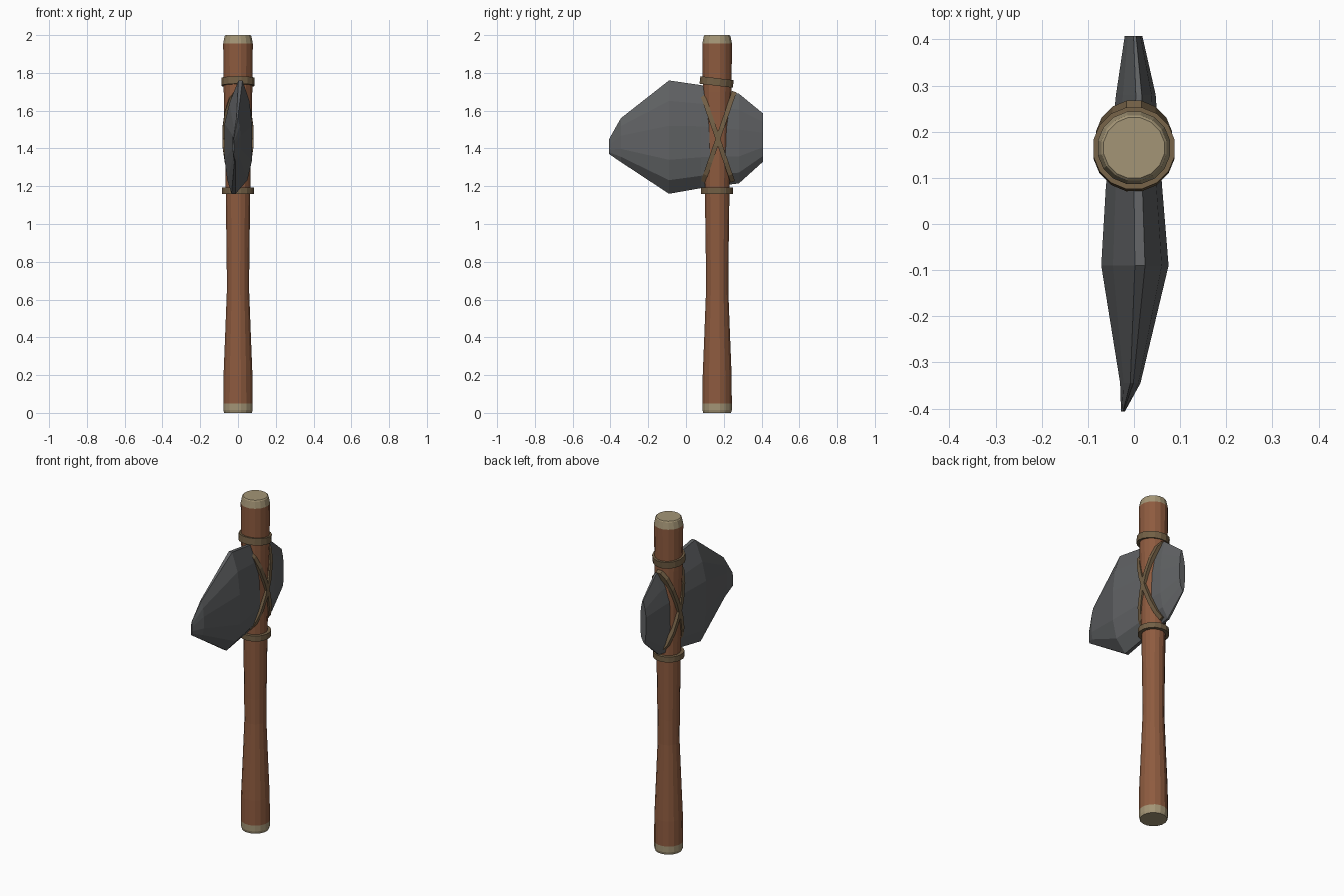
import bpy
from math import sin, cos, pi, sqrt

if "Cube" in bpy.data.objects:
    bpy.data.objects.remove(bpy.data.objects["Cube"])

HANDLE_Y = 0.165


def material(name, rgb):
    m = bpy.data.materials.new(name)
    m.diffuse_color = (*rgb, 1)
    m.use_nodes = True
    m.node_tree.nodes["Principled BSDF"].inputs["Base Color"].default_value = m.diffuse_color
    return m


wood = material("wood", (0.27, 0.105, 0.05))
cut_wood = material("cut_wood", (0.37, 0.30, 0.18))
rope = material("rope", (0.17, 0.115, 0.06))
stone = material("stone", (0.115, 0.12, 0.125))


def loft(name, rings, mat, closed=False):
    """Skin equal-length rings of points; cap the ends unless closed into a loop."""
    n, k = len(rings[0]), len(rings)
    verts = [p for r in rings for p in r]
    faces = []
    for i in range(k if closed else k - 1):
        a, b = i * n, (i + 1) % k * n
        for j in range(n):
            q = (j + 1) % n
            faces.append((a + j, a + q, b + q, b + j))
    if not closed:
        faces += [tuple(range(n))[::-1], tuple(range((k - 1) * n, k * n))]
    me = bpy.data.meshes.new(name)
    me.from_pydata(verts, [], faces)
    me.materials.append(mat)
    ob = bpy.data.objects.new(name, me)
    bpy.context.collection.objects.link(ob)
    return ob


def turned(name, profile, mat, sides=16):
    """Round part around the handle axis from (radius, z) pairs."""
    loft(name, [[(r * cos(2 * pi * (j + .5) / sides),
                  HANDLE_Y + r * sin(2 * pi * (j + .5) / sides), z)
                 for j in range(sides)] for r, z in profile], mat)


def binding(name, z, slope, r_in, r_out, width, y=HANDLE_Y, sides=16):
    """Flat strap in a tilted plane round the handle."""
    d = sqrt(1 + slope * slope)
    ny, nz = -slope / d * width / 2, width / 2 / d
    rings = []
    for i in range(sides):
        t = 2 * pi * (i + .5) / sides
        ring = []
        for r, s in ((r_in, -1), (r_out, -1), (r_out, 1), (r_in, 1)):
            ring.append((r * cos(t), y + r * sin(t) + s * ny,
                         z + slope * r * sin(t) + s * nz))
        rings.append(ring[::-1])
    loft(name, rings, rope, closed=True)


# Handle with pale cut ends
turned("handle", [(0.079, 0.05), (0.078, 0.2), (0.069, 0.42), (0.060, 0.65),
                  (0.061, 0.8), (0.066, 1.15), (0.070, 1.4), (0.077, 1.7),
                  (0.080, 1.955)], wood)
turned("bottom_end", [(0.075, 0), (0.079, 0.015), (0.079, 0.05)], cut_wood)
turned("top_end", [(0.080, 1.955), (0.076, 1.975), (0.072, 1.995),
                   (0.067, 2.0)], cut_wood)

# Stone head: sections along y as (y, z bottom, z top, half thickness, x centre)
sections = [(-0.407, 1.37, 1.45, 0.004, -0.024),
            (-0.345, 1.328, 1.56, 0.022, -0.008),
            (-0.09, 1.16, 1.76, 0.073, 0.002),
            (0.08, 1.19, 1.735, 0.061, 0.0),
            (0.28, 1.215, 1.69, 0.043, 0.004),
            (0.408, 1.33, 1.585, 0.019, -0.001)]
# Skewed outline of one section: (x factor, height fraction)
outline = [(-0.5, 0), (-0.2, 0), (0.65, 0.12), (1, 0.3), (1, 0.6),
           (0.8, 0.82), (0.3, 1), (0, 1), (-0.65, 0.8), (-1, 0.62),
           (-1, 0.3), (-0.8, 0.12)]
loft("stone_head", [[(xc + fx * h, y, zb + fz * (zt - zb)) for fx, fz in outline]
                    for y, zb, zt, h, xc in sections][::-1], stone)

# Straps above and below the head, and the crossed lashing over it
binding("upper_band", 1.752, -0.12, 0.07, 0.090, 0.04, HANDLE_Y - 0.003)
binding("lower_band", 1.176, 0, 0.06, 0.086, 0.033)
binding("lashing_rising", 1.462, 2.9, 0.066, 0.084, 0.025, HANDLE_Y + 0.008)
binding("lashing_falling", 1.462, -2.9, 0.066, 0.084, 0.025)
